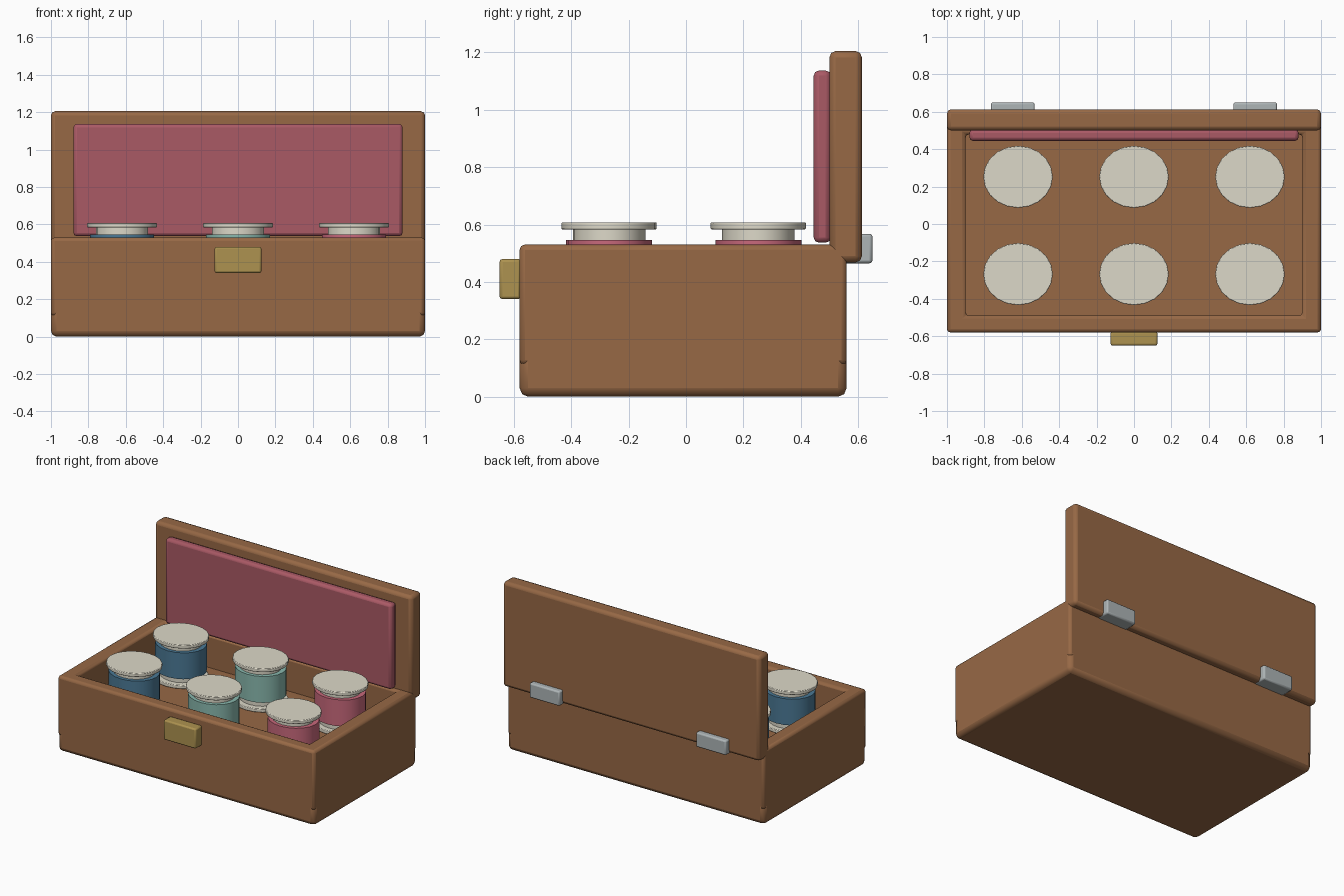
import bpy, bmesh, math

if "Cube" in bpy.data.objects:
    bpy.data.objects.remove(bpy.data.objects["Cube"])


def material(name, rgb):
    m = bpy.data.materials.new(name)
    m.diffuse_color = (*rgb, 1)
    m.use_nodes = True
    m.node_tree.nodes["Principled BSDF"].inputs["Base Color"].default_value = m.diffuse_color
    return m


WOOD = material("wood", (0.31, 0.14, 0.06))
LINING = material("lining", (0.40, 0.10, 0.13))
BRASS = material("brass", (0.42, 0.29, 0.08))
STEEL = material("steel", (0.42, 0.46, 0.47))
CREAM = material("cream", (0.72, 0.69, 0.58))
BLUE = material("blue_thread", (0.07, 0.19, 0.30))
MINT = material("mint_thread", (0.25, 0.48, 0.42))
ROSE = material("rose_thread", (0.58, 0.14, 0.20))


def finish(name, bm, mat, bevel=0, angle=35):
    bmesh.ops.recalc_face_normals(bm, faces=bm.faces)
    me = bpy.data.meshes.new(name)
    bm.to_mesh(me)
    bm.free()
    ob = bpy.data.objects.new(name, me)
    bpy.context.collection.objects.link(ob)
    me.materials.append(mat)
    if bevel:
        mod = ob.modifiers.new("bevel", 'BEVEL')
        mod.width = bevel
        mod.segments = 2
    bpy.ops.object.select_all(action='DESELECT')
    bpy.context.view_layer.objects.active = ob
    ob.select_set(True)
    bpy.ops.object.shade_smooth_by_angle(angle=math.radians(angle))
    return ob


def box(name, x, y, z, mat, bevel=0):
    bm = bmesh.new()
    bmesh.ops.create_cube(bm, size=1)
    for v in bm.verts:
        for i, (lo, hi) in enumerate((x, y, z)):
            v.co[i] = lo if v.co[i] < 0 else hi
    return finish(name, bm, mat, bevel)


def frame(name, outer, inner, z, mat, bevel):
    """Open rectangular wall ring; outer and inner are (x0, x1, y0, y1)."""
    bm = bmesh.new()
    rings = []
    for (x0, x1, y0, y1), h in ((outer, z[0]), (outer, z[1]), (inner, z[1]), (inner, z[0])):
        rings.append([bm.verts.new((px, py, h)) for px, py in
                      ((x0, y0), (x1, y0), (x1, y1), (x0, y1))])
    for k in range(4):
        a, b = rings[k], rings[(k + 1) % 4]
        for i in range(4):
            j = (i + 1) % 4
            bm.faces.new((a[i], a[j], b[j], b[i]))
    return finish(name, bm, mat, bevel)


def disc(name, x, y, z, rx, ry, mat, bevel=0):
    """Slightly oval upright cylinder from z[0] to z[1]."""
    bm = bmesh.new()
    bmesh.ops.create_cone(bm, cap_ends=True, segments=20, radius1=1, radius2=1, depth=1)
    for v in bm.verts:
        v.co = (x + v.co.x * rx, y + v.co.y * ry, z[0] if v.co.z < 0 else z[1])
    return finish(name, bm, mat, bevel)


# Box body
box("base", (-1, 1), (-0.58, 0.56), (0, 0.16), WOOD, 0.03)
frame("walls", (-1, 1, -0.58, 0.56), (-0.9, 0.9, -0.49, 0.48), (0.11, 0.53), WOOD, 0.018)
box("tray", (-0.91, 0.91), (-0.5, 0.49), (0.25, 0.3), WOOD)

# Open lid with padded lining
box("lid", (-1, 1), (0.5, 0.613), (0.468, 1.205), WOOD, 0.022)
box("lid_padding", (-0.88, 0.88), (0.445, 0.505), (0.537, 1.137), LINING, 0.018)

# Latch and hinges
box("latch", (-0.125, 0.125), (-0.65, -0.575), (0.34, 0.48), BRASS, 0.01)
for side, x in (("left", -0.648), ("right", 0.648)):
    box("hinge_" + side, (x - 0.117, x + 0.117), (0.55, 0.65), (0.465, 0.568), STEEL, 0.01)

# Six thread spools
for x, thread in ((-0.62, BLUE), (0, MINT), (0.62, ROSE)):
    for row, y in (("front", -0.268), ("back", 0.252)):
        tag = f"{row}_{thread.name}"
        disc("spool_core_" + tag, x, y, (0.31, 0.6), 0.14, 0.126, CREAM)
        disc("spool_thread_" + tag, x, y, (0.362, 0.547), 0.172, 0.15, thread)
        for end, z in (("bottom", (0.3, 0.325)), ("top", (0.583, 0.608))):
            disc(f"spool_{end}_{tag}", x, y, z, 0.186, 0.166, CREAM, 0.004)
